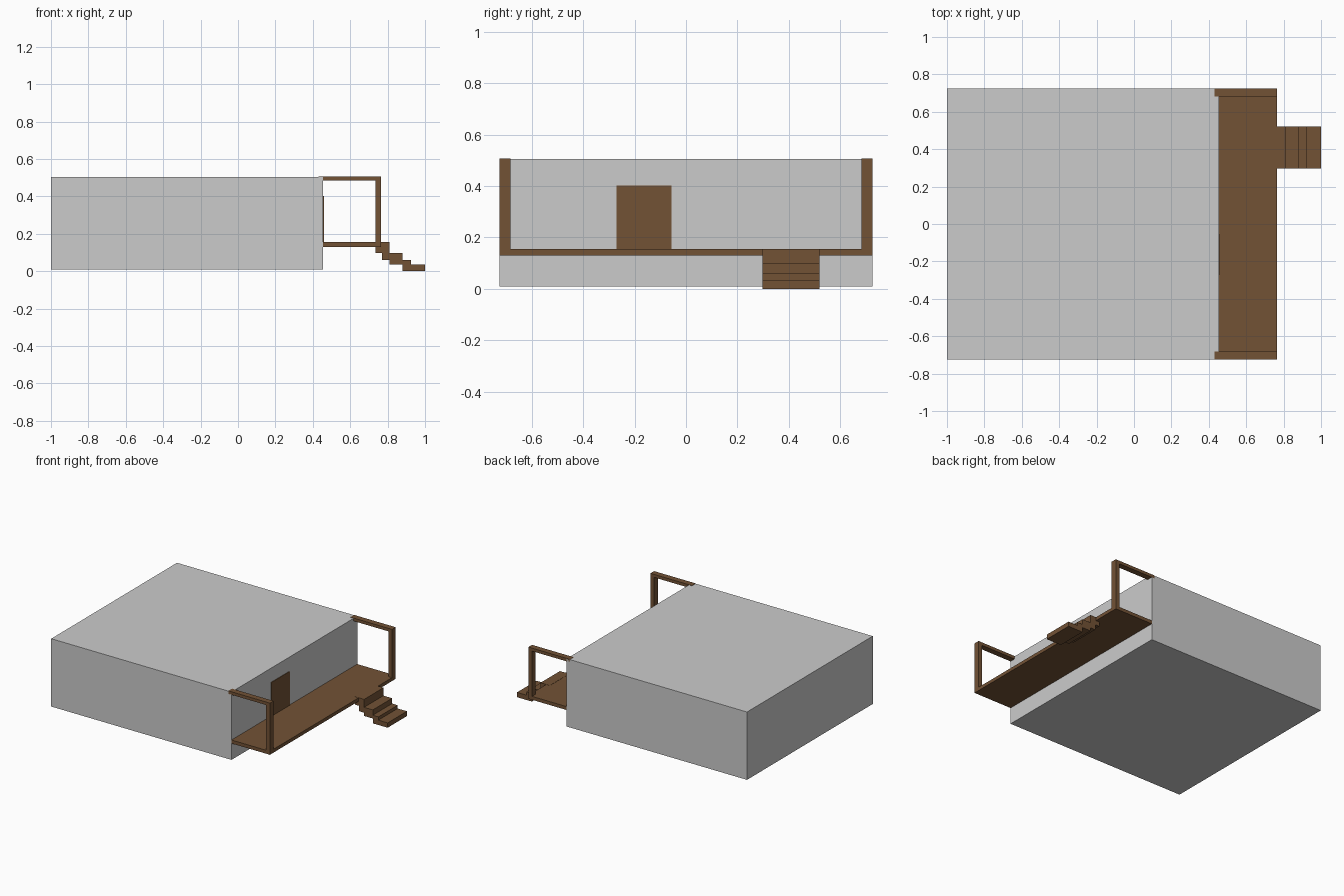
import bpy
import bmesh

if "Cube" in bpy.data.objects:
    bpy.data.objects.remove(bpy.data.objects["Cube"])

wood = bpy.data.materials.new("wood")
wood.diffuse_color = (0.17, 0.085, 0.036, 1)
wood.use_nodes = True
wood.node_tree.nodes["Principled BSDF"].inputs["Base Color"].default_value = wood.diffuse_color


def finish(name, bm, mat=None):
    bmesh.ops.recalc_face_normals(bm, faces=bm.faces)
    mesh = bpy.data.meshes.new(name)
    bm.to_mesh(mesh)
    bm.free()
    obj = bpy.data.objects.new(name, mesh)
    bpy.context.collection.objects.link(obj)
    if mat:
        mesh.materials.append(mat)
    return obj


def box(name, x, y, z, mat=None):
    bm = bmesh.new()
    bmesh.ops.create_cube(bm, size=1)
    for v in bm.verts:
        v.co = [r[0] if c < 0 else r[1] for c, r in zip(v.co, (x, y, z))]
    return finish(name, bm, mat)


# House body
box("house_body", (-1, 0.455), (-0.725, 0.725), (0.01, 0.505))

# Front door, standing slightly proud of the wall
box("door", (0.445, 0.459), (-0.27, -0.057), (0.155, 0.402), wood)

# Porch deck
box("porch_deck", (0.455, 0.765), (-0.725, 0.725), (0.13, 0.155), wood)

# Porch posts and the beams tying them to the roof edge
for side, y in (("left", (-0.725, -0.683)), ("right", (0.683, 0.725))):
    box(side + "_post", (0.735, 0.765), y, (0.155, 0.485), wood)
    box(side + "_beam", (0.43, 0.765), y, (0.485, 0.507), wood)

# Stair treads, from the deck down to the ground
treads = [((0.735, 0.81), (0.098, 0.156)), ((0.77, 0.88), (0.059, 0.098)),
          ((0.81, 0.925), (0.035, 0.059)), ((0.88, 1.0), (0.0, 0.035))]
for i, (x, z) in enumerate(treads, 1):
    box(f"stair_tread_{i}", x, (0.297, 0.52), z, wood)
